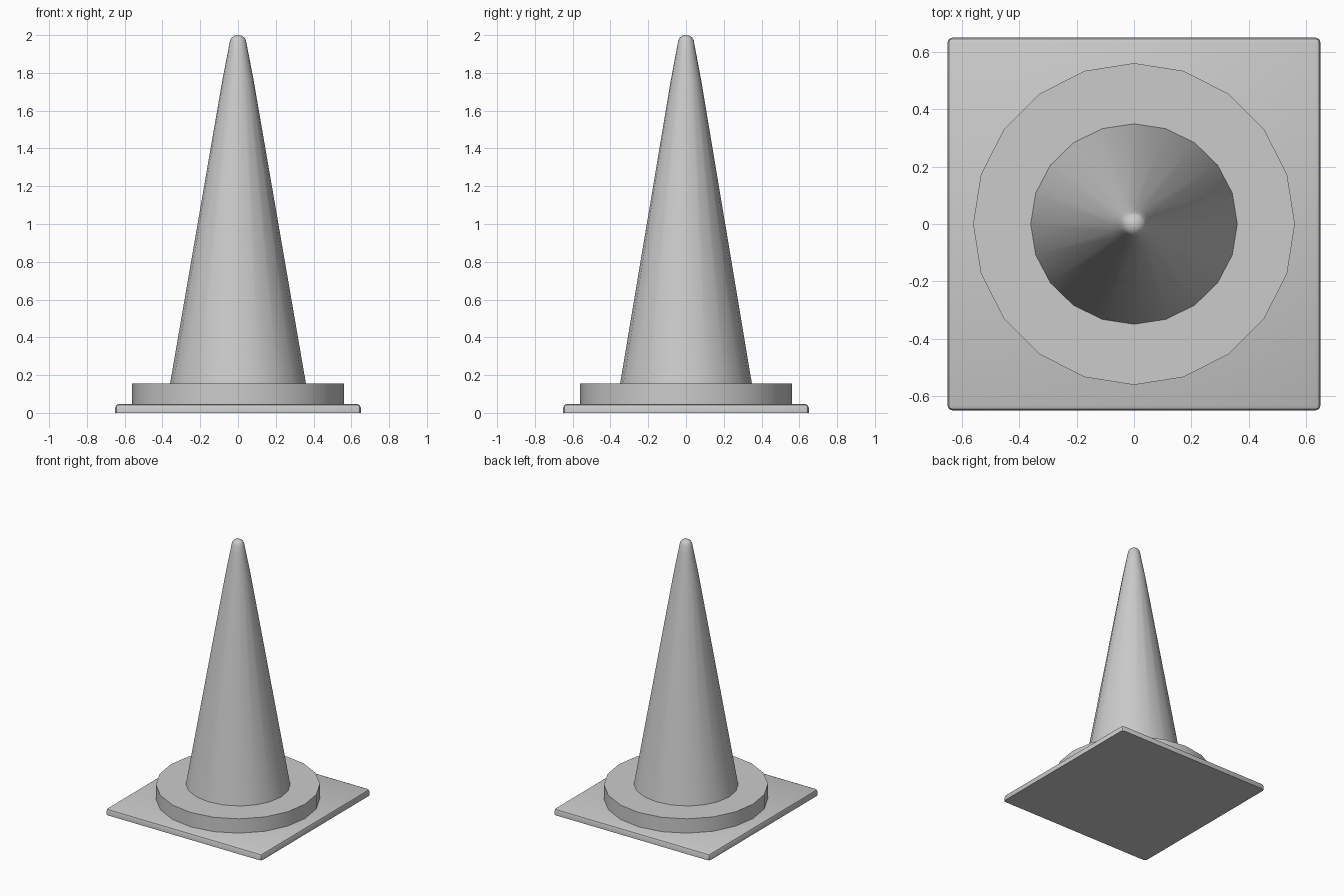
import bpy, bmesh, math

if "Cube" in bpy.data.objects:
    bpy.data.objects.remove(bpy.data.objects["Cube"])

SIDES = 20


def finish(bm, name):
    bmesh.ops.recalc_face_normals(bm, faces=bm.faces)
    mesh = bpy.data.meshes.new(name)
    bm.to_mesh(mesh)
    bm.free()
    obj = bpy.data.objects.new(name, mesh)
    bpy.context.collection.objects.link(obj)
    bpy.ops.object.select_all(action='DESELECT')
    obj.select_set(True)
    bpy.context.view_layer.objects.active = obj
    bpy.ops.object.shade_smooth_by_angle(angle=math.radians(30))
    return obj


def lathe(name, profile, sy=1.0):
    """Closed round solid from (radius, z) rings, bottom to top."""
    bm = bmesh.new()
    rings = []
    for r, z in profile:
        angles = [2 * math.pi * i / SIDES for i in range(SIDES)]
        rings.append([bm.verts.new((r * math.cos(a), r * sy * math.sin(a), z)) for a in angles])
    for lo, hi in zip(rings, rings[1:]):
        for i in range(SIDES):
            j = (i + 1) % SIDES
            bm.faces.new((lo[i], lo[j], hi[j], hi[i]))
    bm.faces.new(rings[0][::-1])
    bm.faces.new(rings[-1])
    return finish(bm, name)


# Square base plate, all edges rounded except those on the ground
bm = bmesh.new()
bmesh.ops.create_cube(bm, size=1)
for v in bm.verts:
    v.co = (v.co.x * 1.3, v.co.y * 1.3, (v.co.z + 0.5) * 0.047)
edges = [e for e in bm.edges if max(v.co.z for v in e.verts) > 0.01]
bmesh.ops.bevel(bm, geom=edges, offset=0.02, segments=2, profile=0.5, affect='EDGES')
finish(bm, "base_plate")

# Round collar
lathe("collar", [(0.56, 0.045), (0.56, 0.155)])

# Tapered body with a rounded tip, very slightly oval
lathe("cone_body", [(0.36, 0.153), (0.083, 1.76), (0.054, 1.91), (0.042, 1.972),
                    (0.034, 1.987), (0.019, 1.997), (0.006, 2.0)], sy=0.97)
